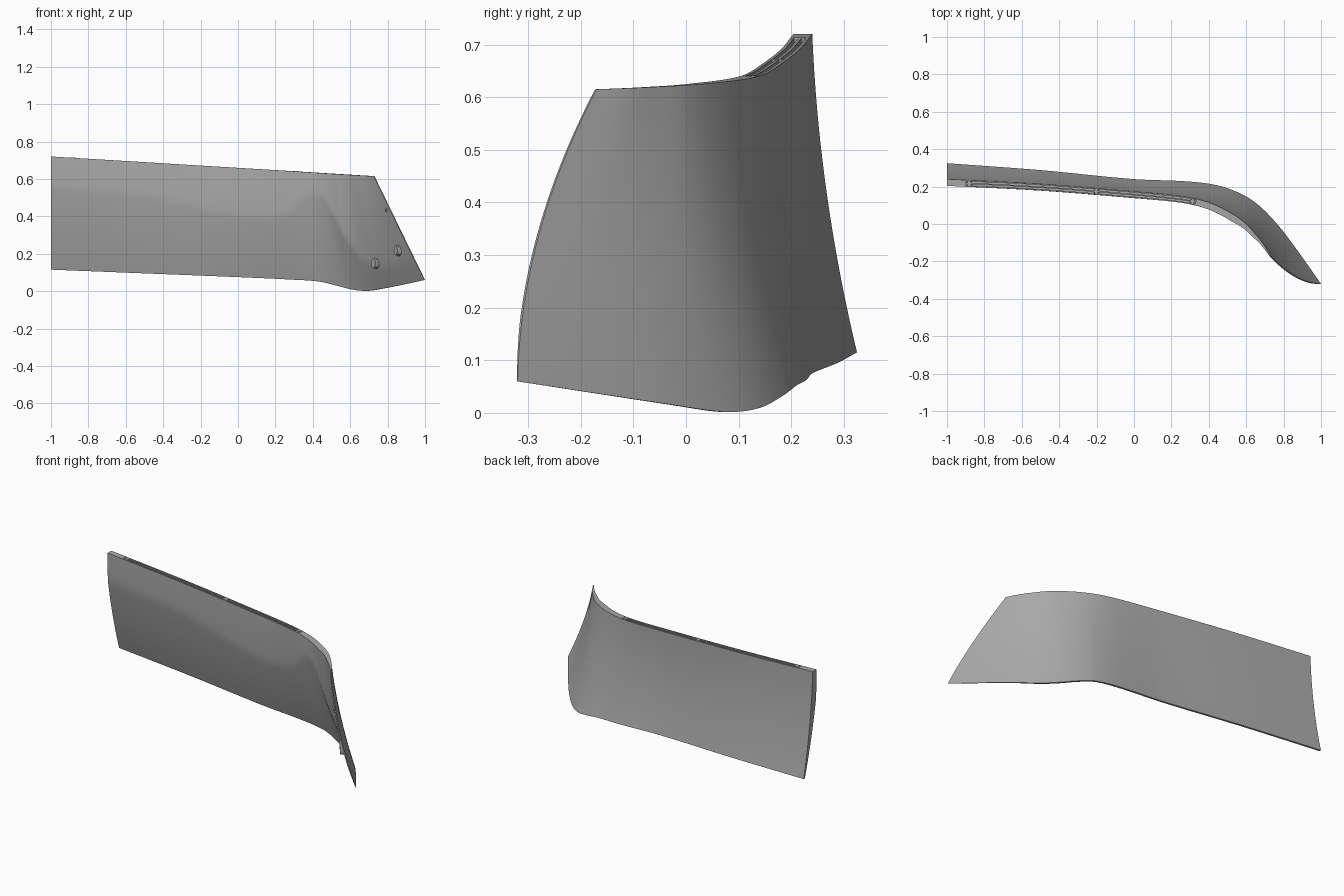
import bpy, bmesh, math
from mathutils import Vector

if "Cube" in bpy.data.objects:
    bpy.data.objects.remove(bpy.data.objects["Cube"])


def material(name, value):
    m = bpy.data.materials.new(name)
    m.use_nodes = True
    colour = (value, value, value, 1)
    m.diffuse_color = colour
    m.node_tree.nodes["Principled BSDF"].inputs["Base Color"].default_value = colour
    return m


GREY = material("moulded grey", 0.4)

# Stations along the panel: top x, top y, bottom x, bottom y, bottom z, rib depth
STATIONS = [
    (-1, .24, -1, .325, .115, .28),
    (-.5, .215, -.5, .288, .095, .3),
    (0, .175, 0, .24, .075, .44),
    (.25, .15, .28, .228, .062, .4),
    (.37, .125, .43, .21, .052, .2),
    (.46, .09, .53, .18, .03, .22),
    (.54, .045, .62, .135, .008, .5),
    (.6, 0, .7, .07, .002, .7),
    (.65, -.055, .79, -.03, .016, .8),
    (.69, -.105, .88, -.15, .034, .8),
    (.73, -.17, 1, -.32, .06, .8),
]
LAST = len(STATIONS) - 1


def station(u):
    """Smoothly interpolated station."""
    i = min(max(int(u), 0), LAST - 1)
    f = u - i
    p0, p1, p2, p3 = (STATIONS[min(max(i + k, 0), LAST)] for k in (-1, 0, 1, 2))
    x1, x2 = p1[0], p2[0]
    out = []
    for a, b, c, d in zip(p0, p1, p2, p3):
        # tangents scaled by spacing so uneven stations stay smooth
        g1 = (c - a) / (x2 - p0[0]) * (x2 - x1)
        g2 = (d - b) / (p3[0] - x1) * (x2 - x1)
        h = f * f * (3 - 2 * f)
        out.append(b + (c - b) * h + f * (1 - f) * ((1 - f) * g1 - f * g2))
    return out


def outer(u, t):
    tx, ty, bx, by, bz, _ = station(u)
    tz = .72 - .0607 * (tx + 1)
    bulge = -(.015 + .02 * (u / LAST) ** 4) * 4 * t * (1 - t)
    return Vector((tx + (bx - tx) * t, ty + (by - ty) * t + bulge, tz + (bz - tz) * t))


def inward(u, t):
    e = .05
    d = outer(min(u + e, LAST), t) - outer(max(u - e, 0), t)
    return Vector((d.y, -d.x, 0)).normalized()


def thickness(u, t):
    rib = station(u)[5]
    if t < rib:
        w = .036 + .008 * t / rib
    else:
        w = .044 - .032 * (t - rib) / (1 - rib)
    return w * min(1, .15 + .85 * (LAST - u) / 4)


def inner(u, t):
    p = outer(u, t) + inward(u, t) * thickness(u, t)
    p.x = max(p.x, -1)
    return p


def finish(bm, name, angle=35):
    bmesh.ops.recalc_face_normals(bm, faces=bm.faces)
    mesh = bpy.data.meshes.new(name)
    bm.to_mesh(mesh)
    bm.free()
    mesh.materials.append(GREY)
    ob = bpy.data.objects.new(name, mesh)
    bpy.context.collection.objects.link(ob)
    bpy.ops.object.select_all(action='DESELECT')
    ob.select_set(True)
    bpy.context.view_layer.objects.active = ob
    bpy.ops.object.shade_smooth_by_angle(angle=math.radians(angle))
    return ob


# Curved panel: closed section rings joined along its length
COLS, ROWS, CAP = 100, 26, 5
bm = bmesh.new()
rings = []
for c in range(COLS + 1):
    u = LAST * c / COLS
    rows = [r / ROWS for r in range(ROWS + 1)]
    ring = [outer(u, t) for t in rows] + [inner(u, t) for t in reversed(rows)]
    a, b = ring[-1], ring[0]
    ring += [a.lerp(b, k / CAP) for k in range(1, CAP)]
    rings.append([bm.verts.new(p) for p in ring])
n = len(rings[0])
grooves = []
for A, B in zip(rings, rings[1:]):
    for k in range(n):
        j = (k + 1) % n
        face = bm.faces.new((A[k], A[j], B[j], B[k]))
        # two slots in the top edge
        mid = face.calc_center_median()
        if k in (n - CAP + 1, n - 2) and -.92 < mid.x < .33:
            grooves.append(face)
for ring in (rings[0], rings[-1]):
    outside, inside = ring[:ROWS + 1], ring[ROWS + 1:2 * ROWS + 2][::-1]
    for r in range(ROWS):
        bm.faces.new((outside[r], outside[r + 1], inside[r + 1], inside[r]))
    bm.faces.new([outside[0], inside[0]] + ring[2 * ROWS + 2:])
bmesh.ops.recalc_face_normals(bm, faces=bm.faces)
lowered = bmesh.ops.extrude_face_region(bm, geom=grooves)["geom"]
bmesh.ops.translate(bm, vec=(0, 0, -.03),
                    verts=[g for g in lowered if isinstance(g, bmesh.types.BMVert)])
bmesh.ops.delete(bm, geom=[f for f in grooves if f.is_valid], context='FACES')
finish(bm, "curved_panel")


def peg(name, start, direction, radius, length, sides=16, stretch=1.0):
    """Short post along a direction, optionally stretched to an oblong."""
    bm = bmesh.new()
    bmesh.ops.create_cone(bm, cap_ends=True, segments=sides, radius1=radius,
                          radius2=radius * .85, depth=length)
    bmesh.ops.scale(bm, vec=(1, stretch, 1), verts=bm.verts)
    bmesh.ops.translate(bm, vec=(0, 0, length / 2), verts=bm.verts)
    ob = finish(bm, name)
    ob.rotation_euler = direction.to_track_quat('Z', 'Y').to_euler()
    ob.location = start
    return ob


# Screw bosses in the top slots
for i, u in enumerate((.24, 1.6, 3.55)):
    p = outer(u, 0).lerp(inner(u, 0), .5)
    peg(f"screw_boss_{i + 1}", p - Vector((0, 0, .03)), Vector((0, 0, 1)), .014, .031)

# Fastening clips on the inner face near the swept end
for i, (u, t, r) in enumerate(((8, .78, .022), (9.5, .7, .022), (9.75, .32, .008))):
    d = inward(u, t)
    peg(f"fastening_clip_{i + 1}", inner(u, t) - d * .003, d, r, r * 1.1, 8, 1.4)
